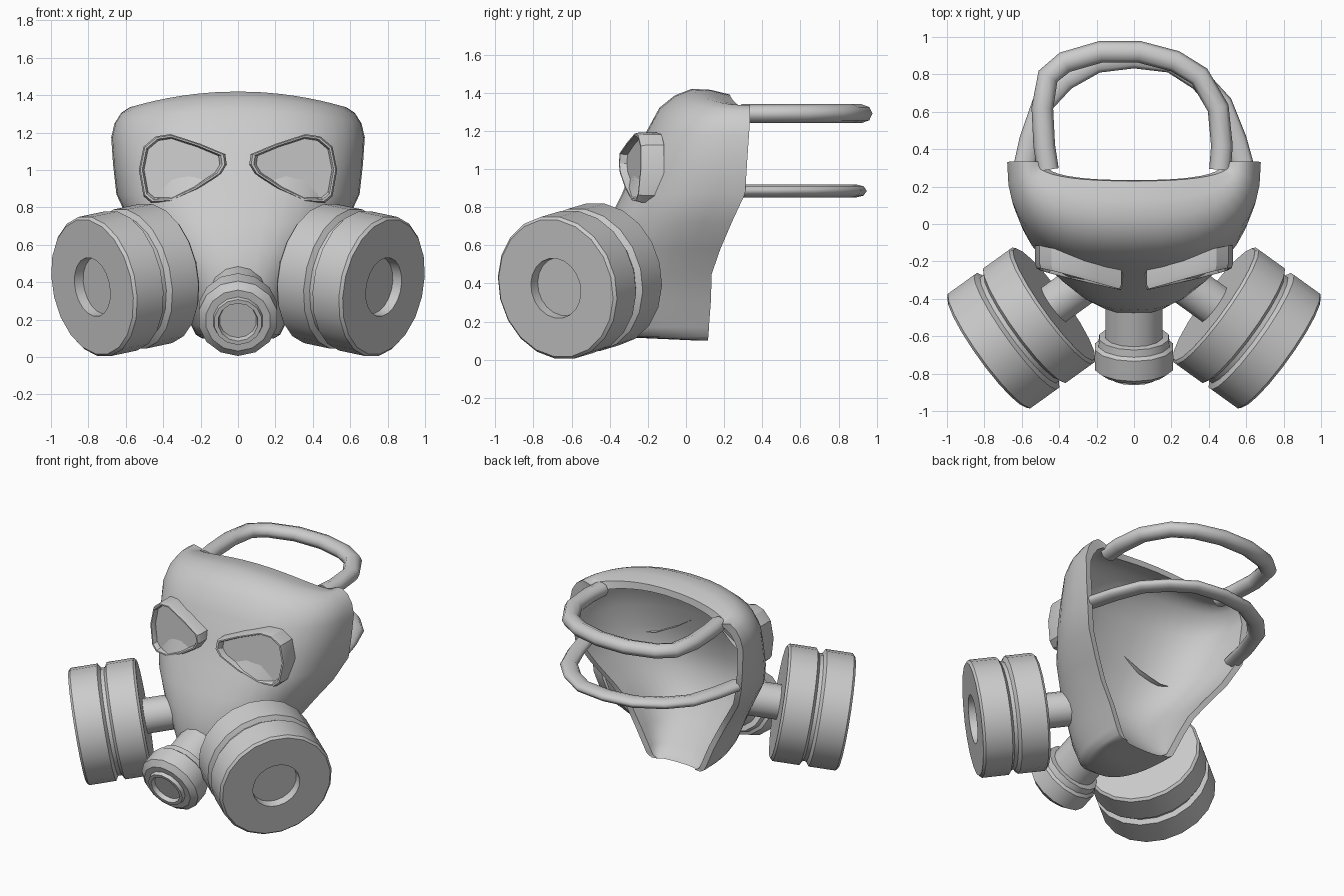
import bpy, bmesh, math
from mathutils import Vector

if "Cube" in bpy.data.objects:
    bpy.data.objects.remove(bpy.data.objects["Cube"])


def smooth(ob, angle):
    bpy.ops.object.select_all(action='DESELECT')
    ob.select_set(True)
    bpy.context.view_layer.objects.active = ob
    bpy.ops.object.shade_smooth_by_angle(angle=math.radians(angle))


def make_object(name, verts, faces, angle=28):
    me = bpy.data.meshes.new(name)
    me.from_pydata([tuple(v) for v in verts], [], faces)
    bm = bmesh.new()
    bm.from_mesh(me)
    bmesh.ops.remove_doubles(bm, verts=bm.verts, dist=0.0005)
    bmesh.ops.recalc_face_normals(bm, faces=bm.faces)
    bm.to_mesh(me)
    bm.free()
    ob = bpy.data.objects.new(name, me)
    bpy.context.collection.objects.link(ob)
    smooth(ob, angle)
    return ob


def ring_faces(rows, n):
    """Quads joining consecutive closed rings of n points."""
    return [(k * n + i, k * n + (i + 1) % n, (k + 1) * n + (i + 1) % n, (k + 1) * n + i)
            for k in range(rows - 1) for i in range(n)]


def lathe(name, profile, origin, axis, seg):
    """Spin (radius, height) points around an axis through origin."""
    q = Vector(axis).to_track_quat('Z', 'Y')
    o = Vector(origin)
    verts = []
    for r, h in profile:
        for i in range(seg):
            a = 2 * math.pi * (i + 0.5) / seg
            verts.append(o + q @ Vector((r * math.cos(a), r * math.sin(a), h)))
    return make_object(name, verts, ring_faces(len(profile), seg))


# Face shell: U-shaped sections (z, half width, front y, inner front y, back y, side droop)
sections = [
    (0.10, 0.19, 0.07, 0.08, 0.115, 0), (0.11, 0.21, -0.15, 0.06, 0.115, 0),
    (0.12, 0.225, -0.37, 0.04, 0.118, 0), (0.17, 0.25, -0.44, -0.01, 0.12, 0),
    (0.30, 0.31, -0.475, -0.13, 0.13, 0), (0.45, 0.39, -0.48, -0.24, 0.135, 0),
    (0.58, 0.48, -0.46, -0.295, 0.18, 0), (0.72, 0.58, -0.41, -0.30, 0.24, 0),
    (0.87, 0.65, -0.335, -0.26, 0.31, 0), (1.03, 0.668, -0.27, -0.21, 0.32, 0),
    (1.20, 0.678, -0.205, -0.155, 0.33, 0.025), (1.32, 0.66, -0.14, -0.09, 0.335, 0.07),
    (1.385, 0.625, -0.06, -0.02, 0.335, 0.08), (1.42, 0.58, 0.03, 0.05, 0.335, 0.085),
    (1.415, 0.555, 0.13, 0.135, 0.335, 0.085), (1.39, 0.52, 0.23, 0.235, 0.335, 0.07),
]
N = 20


def section_arc(z, w, f, b, droop):
    pts = []
    for i in range(N + 1):
        c, s = math.cos(math.pi * i / N), math.sin(math.pi * i / N)
        x = math.copysign(abs(c) ** 0.8, c)
        pts.append((w * x, b - (b - f) * abs(s) ** 0.8, z - droop * x * x))
    return pts


verts, ring = [], 2 * (N + 1)
for z, w, f, fi, b, droop in sections:
    drop = 0.045 * min(1, max(0, (z - 1.1) / 0.25))
    verts += section_arc(z, w, f, b, droop)
    verts += section_arc(z - drop, w - 0.045, fi, b - 0.005, droop)[::-1]
faces = ring_faces(len(sections), ring)
for base in (0, (len(sections) - 1) * ring):      # close the bottom and top rims
    for i in range(N):
        faces.append((base + i, base + i + 1, base + ring - 2 - i, base + ring - 1 - i))
make_object("face_shell", verts, faces, 50)

# Eyepieces: teardrop frame with a recessed lens
outline = [(0.06, 1.03), (0.068, 1.085), (0.2, 1.14), (0.36, 1.192), (0.44, 1.18), (0.505, 1.125),
           (0.53, 1.0), (0.505, 0.86), (0.465, 0.825), (0.36, 0.83), (0.22, 0.895), (0.09, 0.98)]
rings = [(1.0, 0.12), (1.0, 0.025), (0.96, 0), (0.91, 0), (0.88, 0.012), (0.86, 0.035)]
for side, label in ((1, "right"), (-1, "left")):
    verts, n = [], len(outline)
    for sc, depth in rings:
        for x, z in outline:
            px, pz = 0.33 + (x - 0.33) * sc, 1.02 + (z - 1.02) * sc
            py = -0.355 + 0.26 * (px - 0.06) + 0.05 * (pz - 1.03) + depth
            verts.append((side * px, py, pz))
    faces = ring_faces(len(rings), n)
    faces.append(tuple(range((len(rings) - 1) * n, len(rings) * n)))
    make_object("eyepiece_" + label, verts, faces)

    # Filter canister: two discs with a groove and a recessed front hole
    centre, axis = (side * 0.603, -0.556, 0.412), (side * 0.8, -0.575, -0.17)
    R = 0.382
    lathe("filter_" + label, [
        (0, -0.22), (R - 0.015, -0.22), (R, -0.205), (R, -0.03), (R - 0.03, -0.012),
        (R - 0.03, 0.012), (R, 0.03), (R, 0.205), (R - 0.015, 0.22),
        (0.16, 0.22), (0.155, 0.165), (0, 0.165)], centre, axis, 20)
    # Neck joining the canister to the face
    lathe("filter_neck_" + label, [(0, -0.41), (0.115, -0.41), (0.115, -0.2), (0, -0.2)],
          centre, axis, 14)

# Exhale valve: tilted tube and stepped cap
lathe("valve", [
    (0, -0.06), (0.155, -0.06), (0.155, 0.14), (0.19, 0.145), (0.195, 0.185), (0.215, 0.2),
    (0.215, 0.315), (0.175, 0.345), (0.135, 0.345), (0.13, 0.37), (0.108, 0.37),
    (0.10, 0.34), (0, 0.34)],
    (0, -0.47, 0.32), (0, -0.93, -0.36), 14)


# Head straps: swept loops, flattened in height
def strap(name, pts, radius, z, squash):
    cu = bpy.data.curves.new(name, 'CURVE')
    cu.dimensions = '3D'
    cu.bevel_depth = radius
    cu.bevel_resolution = 2
    cu.use_fill_caps = True
    sp = cu.splines.new('POLY')
    sp.points.add(len(pts) - 1)
    for p, (x, y) in zip(sp.points, pts):
        p.co = (x, y, 0, 1)
    ob = bpy.data.objects.new(name, cu)
    bpy.context.collection.objects.link(ob)
    ob.location.z = z
    ob.scale.z = squash
    bpy.ops.object.select_all(action='DESELECT')
    ob.select_set(True)
    bpy.context.view_layer.objects.active = ob
    bpy.ops.object.convert(target='MESH')
    smooth(bpy.context.object, 50)


strap("upper_strap", [(-0.46, 0.29), (-0.48, 0.42), (-0.49, 0.62), (-0.46, 0.79), (-0.37, 0.865),
                      (-0.18, 0.92), (0.03, 0.92), (0.22, 0.87), (0.35, 0.79), (0.45, 0.62),
                      (0.47, 0.42), (0.46, 0.29)], 0.058, 1.29, 0.85)
strap("lower_strap", [(-0.595, 0.27), (-0.555, 0.45), (-0.49, 0.64), (-0.37, 0.77), (-0.2, 0.865),
                      (0, 0.89), (0.2, 0.865), (0.35, 0.77), (0.47, 0.64), (0.545, 0.45),
                      (0.595, 0.27)], 0.058, 0.885, 0.6)
